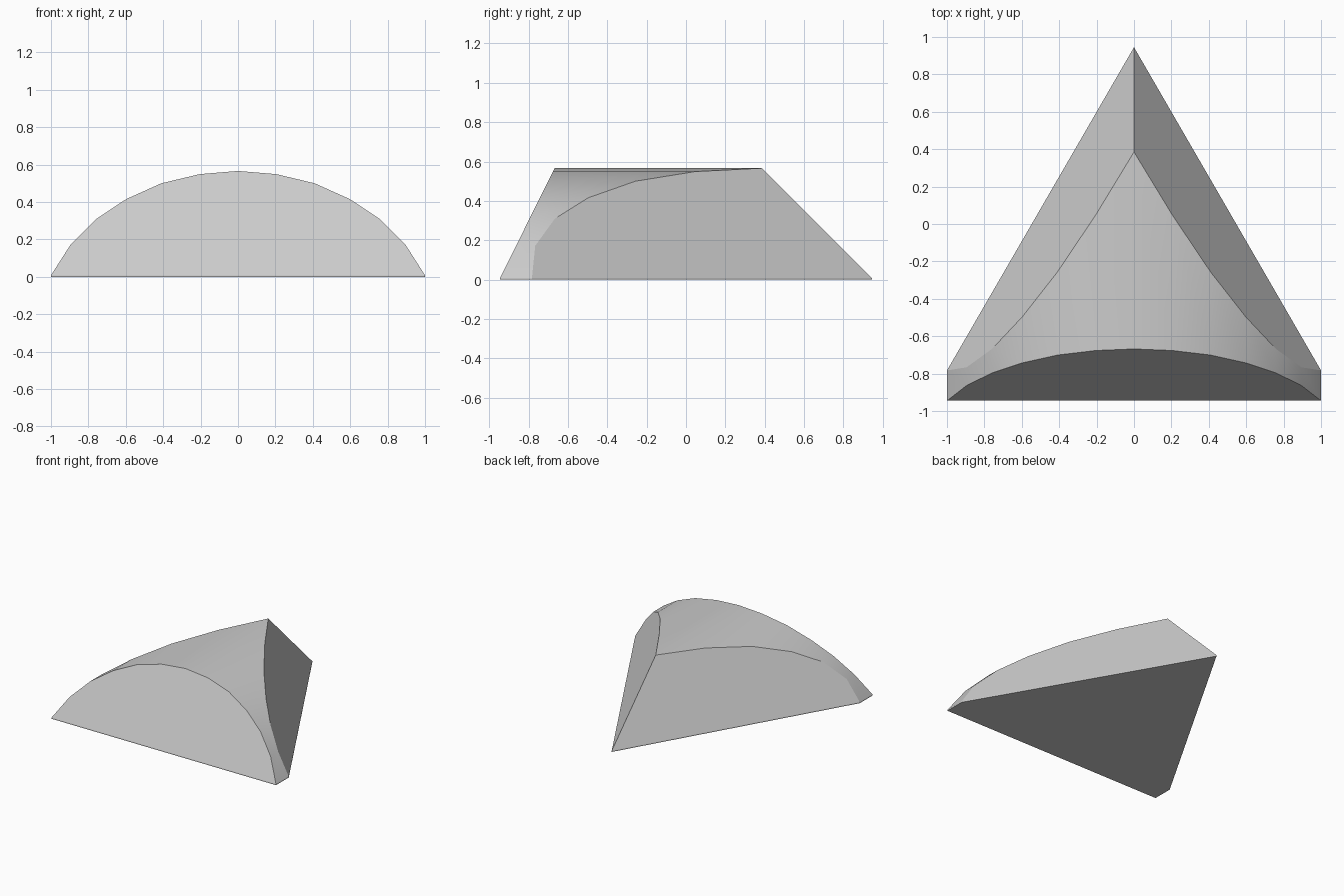
import bpy, bmesh
from mathutils import Vector

if "Cube" in bpy.data.objects:
    bpy.data.objects.remove(bpy.data.objects["Cube"])

BASE = 0.008   # height of the thin straight rim under the body
TOP = 0.566

# Arch half profile (x, z), mirrored to the full cross-section
half = [(1, BASE), (0.895, 0.172), (0.757, 0.31), (0.597, 0.416), (0.41, 0.5), (0.205, 0.549)]
profile = half + [(0, TOP)] + [(-x, z) for x, z in reversed(half)]

bm = bmesh.new()

# Arched body: profile extruded along y
face = bm.faces.new([bm.verts.new((x, -1.2, z)) for x, z in profile])
ext = bmesh.ops.extrude_face_region(bm, geom=[face])
moved = [v for v in ext["geom"] if isinstance(v, bmesh.types.BMVert)]
bmesh.ops.translate(bm, verts=moved, vec=(0, 2.4, 0))
bmesh.ops.recalc_face_normals(bm, faces=bm.faces)


def slice_off(a, b, c):
    """Cut away everything outside the plane through three points and cap it."""
    a, b, c = Vector(a), Vector(b), Vector(c)
    n = (b - a).cross(c - a).normalized()
    if n.dot(a - Vector((0, -0.2, 0.1))) < 0:
        n = -n
    geom = bm.verts[:] + bm.edges[:] + bm.faces[:]
    cut = bmesh.ops.bisect_plane(bm, geom=geom, dist=1e-5, plane_co=a, plane_no=n, clear_outer=True)
    edges = [e for e in cut["geom_cut"] if isinstance(e, bmesh.types.BMEdge)]
    bmesh.ops.contextual_create(bm, geom=edges)


# Sloping front face and the two sloping rear sides
slice_off((-1, -0.945, BASE), (1, -0.945, BASE), (0, -0.668, TOP))
for s in (1, -1):
    slice_off((s, -0.783, BASE), (0, 0.945, BASE), (0, 0.385, TOP))
bmesh.ops.remove_doubles(bm, verts=bm.verts, dist=1e-4)
bmesh.ops.recalc_face_normals(bm, faces=bm.faces)

# Thin straight rim down to the ground
bottom = [f for f in bm.faces if f.normal.z < -0.99]
rim = bmesh.ops.extrude_face_region(bm, geom=bottom)
low = [v for v in rim["geom"] if isinstance(v, bmesh.types.BMVert)]
bmesh.ops.translate(bm, verts=low, vec=(0, 0, -BASE))
bmesh.ops.delete(bm, geom=[f for f in bottom if f.is_valid], context="FACES_ONLY")
bmesh.ops.recalc_face_normals(bm, faces=bm.faces)

mesh = bpy.data.meshes.new("arched_wedge")
bm.to_mesh(mesh)
bm.free()
obj = bpy.data.objects.new("arched_wedge", mesh)
bpy.context.collection.objects.link(obj)
bpy.context.view_layer.objects.active = obj
obj.select_set(True)
bpy.ops.object.shade_smooth_by_angle(angle=0.4)
